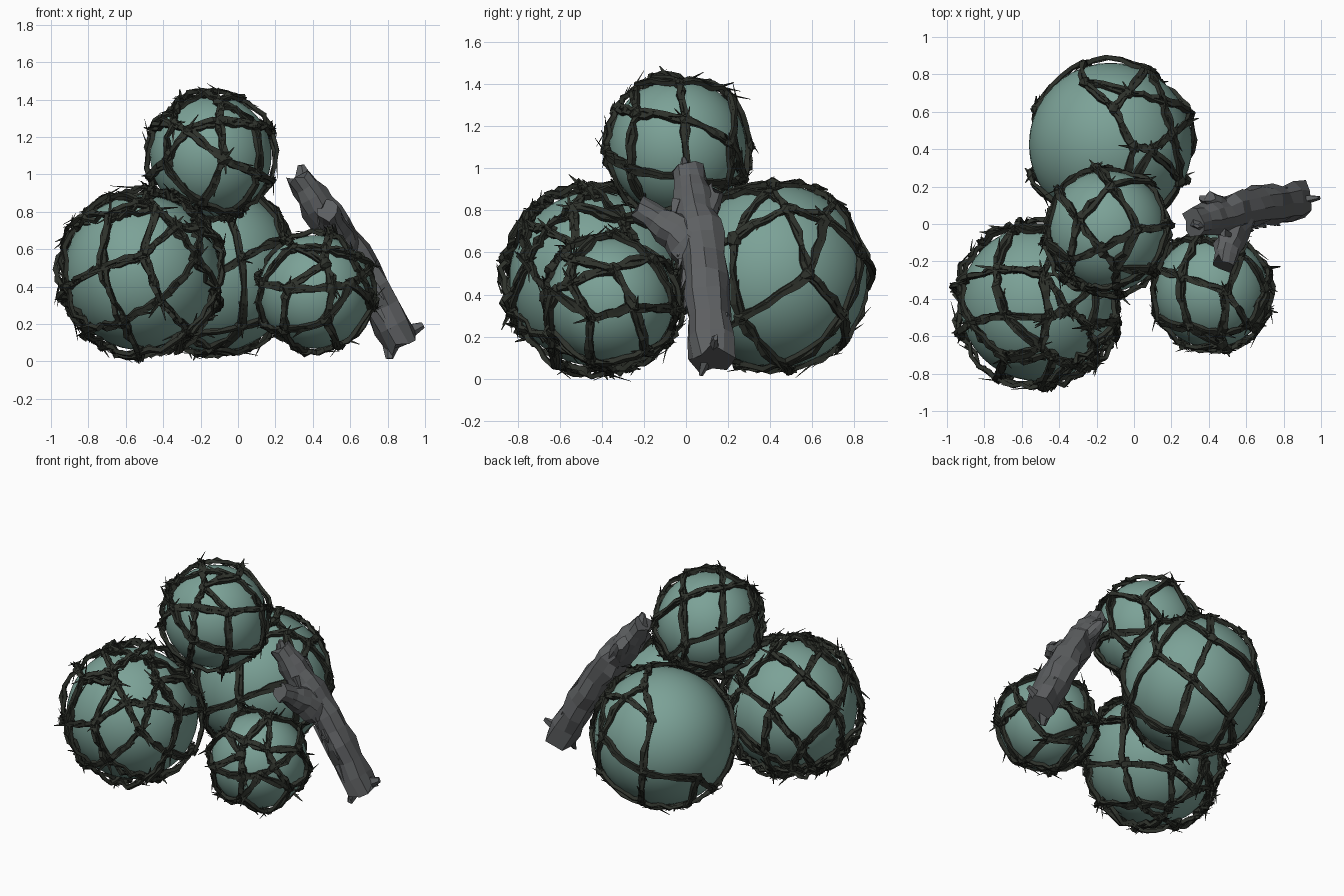
import bpy, bmesh, math, random
from mathutils import Vector, Matrix, Euler

random.seed(7)
cube = bpy.data.objects.get("Cube")
if cube:
    bpy.data.objects.remove(cube)


def material(name, color):
    m = bpy.data.materials.new(name)
    m.use_nodes = True
    m.diffuse_color = (*color, 1)
    m.node_tree.nodes["Principled BSDF"].inputs["Base Color"].default_value = (*color, 1)
    return m


glass = material("sea green glass", (0.2, 0.36, 0.31))
rope = material("dark tarred rope", (0.027, 0.031, 0.024))
wood = material("grey driftwood", (0.11, 0.115, 0.12))


def finish(bm, name, mat, smooth=False):
    bmesh.ops.recalc_face_normals(bm, faces=bm.faces)
    mesh = bpy.data.meshes.new(name)
    bm.to_mesh(mesh)
    bm.free()
    mesh.materials.append(mat)
    ob = bpy.data.objects.new(name, mesh)
    bpy.context.collection.objects.link(ob)
    for p in mesh.polygons:
        p.use_smooth = smooth


def jitter(amount):
    return Vector([random.uniform(-amount, amount) for _ in range(3)])


def tube(bm, points, widths, heights, ups, sides=4, rough=0.0, end_rough=0.0):
    """Sweep a flattened, roughened polygon along points."""
    rings = []
    for i, p in enumerate(points):
        along = (points[min(i + 1, len(points) - 1)] - points[max(i - 1, 0)]).normalized()
        side = along.cross(ups[i]).normalized()
        up = side.cross(along)
        ring = []
        for k in range(sides):
            a = math.tau * (k + 0.5) / sides
            s = 1 + random.uniform(-rough, rough)
            slip = random.uniform(-end_rough, end_rough) if i in (0, len(points) - 1) else 0
            ring.append(bm.verts.new(p + s * (side * math.cos(a) * widths[i]
                                              + up * math.sin(a) * heights[i]) + along * slip))
        rings.append(ring)
    for a, b in zip(rings, rings[1:]):
        for k in range(sides):
            j = (k + 1) % sides
            bm.faces.new((a[k], a[j], b[j], b[k]))
    bm.faces.new(rings[0])
    bm.faces.new(rings[-1])


def net_layout(turn, count, rows):
    """Unit directions of knots in staggered rows, and the strands joining them."""
    knots, strands = [], []
    for r in range(rows):
        la = math.radians(-68 + 136 * r / (rows - 1))
        for i in range(count):
            lon = math.tau * (i + 0.5 * (r % 2)) / count
            d = Vector((math.cos(la) * math.cos(lon), math.cos(la) * math.sin(lon), math.sin(la)))
            knots.append(turn @ (d + jitter(0.09)).normalized())
            here = r * count + i
            if r in (0, rows - 1):
                strands.append((here, r * count + (i + 1) % count))
            if r < rows - 1:
                shift = 1 if r % 2 else -1
                strands.append((here, here + count))
                strands.append((here, (r + 1) * count + (i + shift) % count))
    return knots, strands


def rope_net(name, center, radius, turn, count, rows, fray, slack, bare):
    """Slack lets the ropes sag away from the glass."""
    bm = bmesh.new()
    knots, strands = net_layout(turn, count, rows)
    lift = radius + 0.013
    steps = 5

    def hidden(d):
        return bare is not None and d.dot(bare) > 0.78

    for a, b in strands:
        da, db = knots[a], knots[b]
        if hidden(da) or hidden(db):
            continue
        # two loosely laid cords per strand
        for cord in (-1, 1):
            across = da.cross(db).normalized() * cord * 0.013
            dirs = [da.lerp(db, t / steps).normalized() for t in range(steps + 1)]
            pts = [center + d * (lift + random.uniform(-0.006, 0.012 + slack))
                   + across * random.uniform(0.2, 1) + jitter(0.005) for d in dirs]
            w = [random.uniform(0.012, 0.021) for _ in pts]
            tube(bm, pts, w, [0.015] * len(pts), dirs, 4, 0.3)
        # frayed fibres lying along the strand
        for _ in range(fray):
            d = da.lerp(db, random.random()).normalized()
            base = center + d * (lift + random.uniform(0.004, 0.004 + slack))
            way = (db - da).normalized() * random.choice((-1, 1))
            tip = base + way * random.uniform(0.05, 0.12) + d * random.uniform(-0.012, 0.018) + jitter(0.025)
            tube(bm, [base, tip], [0.016, 0.003], [0.006, 0.001], [d, d], 3)

    # flattened knots at the crossings
    for d in knots:
        if hidden(d):
            continue
        knot = bmesh.ops.create_icosphere(bm, subdivisions=1, radius=0.036)["verts"]
        flat = d.to_track_quat("Z", "Y").to_matrix() @ Matrix.Diagonal((1, 1, 0.7))
        for v in knot:
            v.co = center + d * (lift + 0.008) + flat @ (v.co + jitter(0.01))
        base = center + d * (lift + 0.012)
        tip = base + flat @ Vector((random.uniform(-0.06, 0.06), random.uniform(-0.06, 0.06), 0.02))
        tube(bm, [base, tip], [0.016, 0.004], [0.01, 0.002], [d.orthogonal()] * 2, 3)
    finish(bm, name, rope)


def glass_float(name, center, radius, angles, count=6, rows=5, fray=3, slack=0.004, bare=None):
    center = Vector(center)
    bm = bmesh.new()
    bmesh.ops.create_icosphere(bm, subdivisions=4, radius=radius,
                               matrix=Matrix.Translation(center))
    finish(bm, name, glass, True)
    rope_net(name + "_net", center, radius, Euler(angles).to_matrix(), count, rows, fray, slack, bare)


# glass floats, each wrapped in its net
glass_float("right_float", (-0.515, -0.425, 0.475), 0.415, (0.5, 0.3, 0.2),
            count=7, rows=6, fray=7, slack=0.03)
glass_float("back_float", (-0.125, 0.425, 0.488), 0.437, (0.2, 0.5, 0.9),
            bare=Vector((-0.74, 0.14, 0.62)).normalized())
glass_float("small_float", (0.415, -0.36, 0.372), 0.303, (1.1, 0.2, 0.4), fray=4)
glass_float("top_float", (-0.145, -0.04, 1.1), 0.325, (0.7, -0.4, 0.1), fray=4, slack=0.01)


# forked driftwood branch
def limb(bm, path, radii, flat):
    """Resample a path into short rough segments of bark."""
    pts, ws = [], []
    per = 3
    for i in range(len(path) - 1):
        for k in range(per):
            t = k / per
            pts.append(Vector(path[i]).lerp(Vector(path[i + 1]), t) + jitter(0.006))
            ws.append(radii[i] * (1 - t) + radii[i + 1] * t)
    pts.append(Vector(path[-1]))
    ws.append(radii[-1])
    tube(bm, pts, ws, [w * flat for w in ws], [Vector((1, 0, 0.5))] * len(pts), 10, 0.16, 0.035)


bm = bmesh.new()
limb(bm, [(0.88, 0.125, 0.09), (0.72, 0.1, 0.39), (0.56, 0.07, 0.66), (0.43, 0.03, 0.83), (0.325, 0.01, 0.99)],
     [0.105, 0.105, 0.11, 0.095, 0.075], 0.93)
limb(bm, [(0.57, 0.05, 0.61), (0.51, -0.09, 0.73), (0.48, -0.215, 0.805)], [0.1, 0.08, 0.06], 0.95)
limb(bm, [(0.5, 0.05, 0.7), (0.39, 0.145, 0.89)], [0.08, 0.04], 0.9)
# splinters running along the grain
grain = Vector((0.5, -0.08, -0.85)).normalized()
for _ in range(16):
    t = random.random()
    start = Vector((0.36, 0.01, 0.95)).lerp(Vector((0.8, 0.11, 0.24)), t)
    out = Vector((random.uniform(-0.04, 0.04), random.choice((-1, 1)) * 0.075, 0.02))
    tube(bm, [start + out, start + out * 1.15 + grain * random.uniform(0.08, 0.14)],
         [0.025, 0.004], [0.02, 0.004], [Vector((1, 0, 0.5))] * 2, 4, 0.2)
# broken tips at both ends
for base, tip, size in (((0.9, 0.13, 0.15), (0.99, 0.14, 0.195), 0.05),
                        ((0.82, 0.1, 0.1), (0.81, 0.07, 0.015), 0.05),
                        ((0.35, 0.0, 0.97), (0.335, -0.01, 1.05), 0.05)):
    tube(bm, [Vector(base), Vector(tip)], [size, size * 0.4], [size * 0.7, size * 0.2],
         [Vector((0.3, 1, 0))] * 2, 5, 0.2)
finish(bm, "driftwood_branch", wood)
